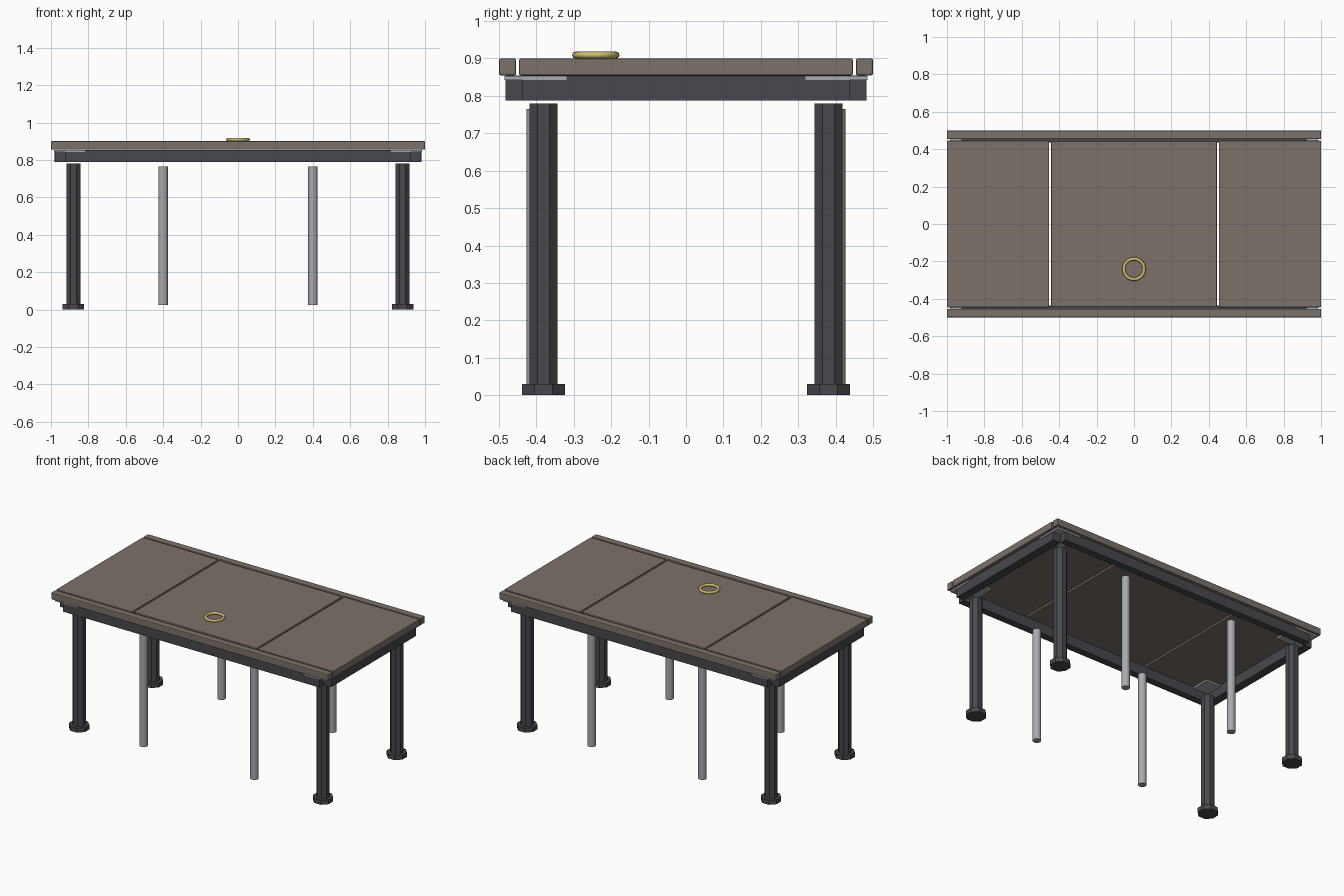
import bpy, math

if "Cube" in bpy.data.objects:
    bpy.data.objects.remove(bpy.data.objects["Cube"])

def mat(name, rgb):
    m = bpy.data.materials.new(name)
    m.diffuse_color = (*rgb, 1)
    m.use_nodes = True
    m.node_tree.nodes["Principled BSDF"].inputs["Base Color"].default_value = m.diffuse_color
    return m

BROWN = mat("warm_brown", (0.20, 0.165, 0.14))
DARK = mat("dark_metal", (0.065, 0.065, 0.075))
STEEL = mat("steel", (0.40, 0.40, 0.43))
GOLD = mat("brass", (0.62, 0.50, 0.16))

def box(name, x, y, z, m, bevel=0.0):
    """Box from (min, max) ranges, with optional bevelled edges."""
    bpy.ops.mesh.primitive_cube_add(size=1, location=[(r[0] + r[1]) / 2 for r in (x, y, z)])
    o = bpy.context.object
    o.name = name
    o.scale = [r[1] - r[0] for r in (x, y, z)]
    bpy.ops.object.transform_apply(location=False, rotation=False, scale=True)
    o.data.materials.append(m)
    if bevel:
        b = o.modifiers.new("bevel", 'BEVEL')
        b.width, b.segments = bevel, 2
    return o

def post(name, x, y, z0, z1, r, sides, m, smooth=False):
    """Upright prism or cylinder with flats facing the axes."""
    bpy.ops.mesh.primitive_cylinder_add(vertices=sides, radius=r, depth=z1 - z0,
                                        location=(x, y, (z0 + z1) / 2))
    o = bpy.context.object
    o.name = name
    o.rotation_euler.z = math.pi / sides
    o.data.materials.append(m)
    if smooth:
        bpy.ops.object.shade_smooth_by_angle(angle=math.radians(40))
    return o

def span(s, a, b):
    return (a, b) if s > 0 else (-b, -a)

TOP = (0.855, 0.90)
APRON = (0.788, 0.854)

# Centre panel of the top
box("centre_panel", (-0.443, 0.443), (-0.441, 0.441), TOP, BROWN, 0.003)

for s, side in ((-1, "left"), (1, "right")):
    # End panels and end aprons
    box(side + "_panel", span(s, 0.454, 1.0), (-0.446, 0.446), TOP, BROWN, 0.004)
    box(side + "_apron", span(s, 0.925, 0.98), (-0.437, 0.437), APRON, DARK, 0.001)

for s, side in ((-1, "front"), (1, "back")):
    # Long edge rails and long aprons
    box(side + "_edge_rail", (-1, 1), span(s, 0.454, 0.5), TOP, BROWN, 0.005)
    box(side + "_apron", (-0.925, 0.925), span(s, 0.437, 0.483), APRON, DARK, 0.001)

across = 1 / math.cos(math.pi / 8)
for sx, side in ((-1, "left"), (1, "right")):
    for sy, end in ((-1, "front"), (1, "back")):
        tag = f"{end}_{side}_"
        # Octagonal leg and foot
        post(tag + "leg", sx * 0.88, sy * 0.381, 0.03, 0.78, 0.0375 * across, 8, DARK)
        post(tag + "foot", sx * 0.88, sy * 0.381, 0, 0.03, 0.057 * across, 8, DARK)
        # Corner mounting plate
        box(tag + "corner_plate", span(sx, 0.818, 0.983), span(sy, 0.319, 0.485),
            (0.843, 0.8535), STEEL)
        # Slim steel pole
        post(tag + "pole", sx * 0.4, sy * 0.402, 0.025, 0.765, 0.025, 16, STEEL, True)

# Brass ring on the top
bpy.ops.mesh.primitive_torus_add(location=(0, -0.241, 0.909), major_radius=0.0545,
                                 minor_radius=0.009, major_segments=32, minor_segments=8)
ring = bpy.context.object
ring.name = "brass_ring"
ring.data.materials.append(GOLD)
bpy.ops.object.shade_smooth_by_angle(angle=math.radians(50))
